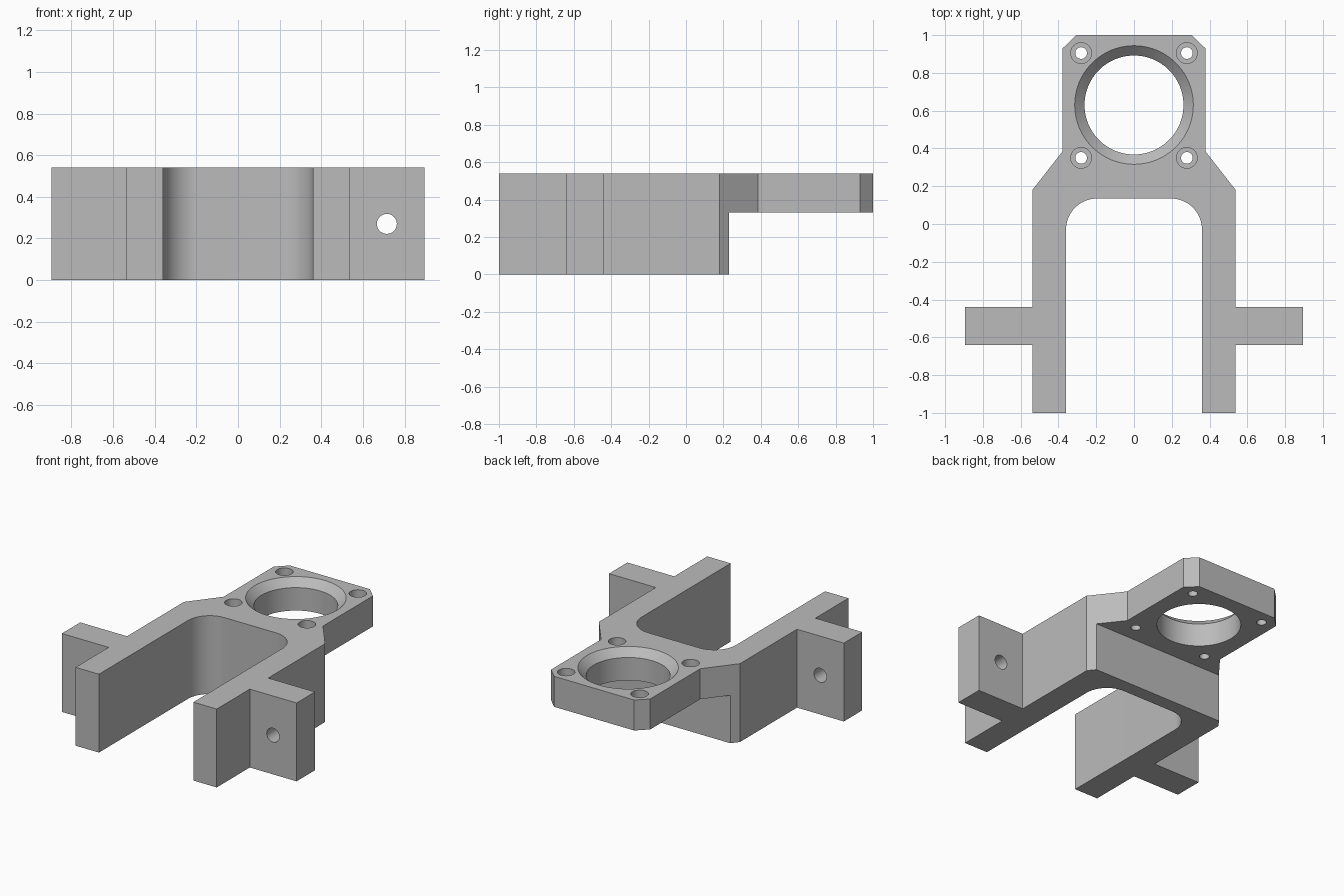
import bpy, bmesh
from math import cos, sin, pi
from mathutils import Matrix, Vector

cube = bpy.data.objects.get("Cube")
if cube:
    bpy.data.objects.remove(cube, do_unlink=True)

HEIGHT = 0.54
PLATE_BOTTOM = 0.33
BORE_Y = 0.63

grey = bpy.data.materials.new("plain grey")
grey.use_nodes = True
colour = (0.5, 0.5, 0.5, 1)
grey.diffuse_color = colour
grey.node_tree.nodes["Principled BSDF"].inputs["Base Color"].default_value = colour


def finish(bm, name):
    bmesh.ops.recalc_face_normals(bm, faces=bm.faces)
    mesh = bpy.data.meshes.new(name)
    bm.to_mesh(mesh)
    bm.free()
    mesh.materials.append(grey)
    obj = bpy.data.objects.new(name, mesh)
    bpy.context.collection.objects.link(obj)
    return obj


def extruded(name, outline, bottom, top):
    bm = bmesh.new()
    face = bm.faces.new([bm.verts.new((x, y, bottom)) for x, y in outline])
    grown = bmesh.ops.extrude_face_region(bm, geom=[face])["geom"]
    verts = [v for v in grown if isinstance(v, bmesh.types.BMVert)]
    bmesh.ops.translate(bm, verts=verts, vec=(0, 0, top - bottom))
    return finish(bm, name)


def turned(name, profile, matrix, sides):
    """Solid of revolution from (radius, height) pairs, bottom to top."""
    bm = bmesh.new()
    rings = [[bm.verts.new((r * cos(2 * pi * i / sides), r * sin(2 * pi * i / sides), z))
              for i in range(sides)] for r, z in profile]
    for low, high in zip(rings, rings[1:]):
        for i in range(sides):
            j = (i + 1) % sides
            bm.faces.new((low[i], low[j], high[j], high[i]))
    bm.faces.new(rings[0])
    bm.faces.new(rings[-1])
    bm.transform(matrix)
    return finish(bm, name)


def cut(target, cutter):
    cutter.hide_render = True
    mod = target.modifiers.new("cut", "BOOLEAN")
    mod.operation = "DIFFERENCE"
    mod.solver = "EXACT"
    mod.object = cutter
    bpy.context.view_layer.objects.active = target
    bpy.ops.object.modifier_apply(modifier=mod.name)
    bpy.data.objects.remove(cutter, do_unlink=True)


# Fork, side lugs and motor plate: one half outline, from crotch to back edge
fillet = 0.165
half = [(0.36 - fillet + fillet * sin(a), 0.135 - fillet + fillet * cos(a))
        for a in (i * pi / 32 for i in range(17))]
half += [(0.36, -1), (0.538, -1), (0.538, -0.64), (0.895, -0.64), (0.895, -0.44),
         (0.538, -0.44), (0.538, 0.18), (0.378, 0.385), (0.378, 0.93), (0.305, 1)]
outline = half + [(-x, y) for x, y in reversed(half)]
bracket = extruded("fork_bracket", outline, 0, HEIGHT)

# Open space under the plate
cut(bracket, extruded("under_plate_cutter",
                      [(-1, 0.23), (1, 0.23), (1, 1.2), (-1, 1.2)], -0.1, PLATE_BOTTOM))

# Large bore with a chamfered upper rim
bore = [(0.262, 0.2), (0.262, HEIGHT - 0.052), (0.314, HEIGHT), (0.314, HEIGHT + 0.1)]
cut(bracket, turned("bore_cutter", bore, Matrix.Translation((0, BORE_Y, 0)), 96))

# Counterbored screw holes around the bore
screw = [(0.031, 0.2), (0.031, 0.44), (0.055, 0.44), (0.055, 0.64)]
for x in (-0.28, 0.28):
    for y in (0.35, 0.905):
        cut(bracket, turned("screw_cutter", screw, Matrix.Translation((x, y, 0)), 32))

# Lug holes: through on the left, blind from the back on the right
for x, front in ((0.715, -0.8), (-0.715, -0.59)):
    place = Matrix.Translation((x, 0, 0.27)) @ Matrix.Rotation(-pi / 2, 4, "X")
    cut(bracket, turned("lug_hole_cutter", [(0.048, front), (0.048, -0.3)], place, 32))

# Smooth the curved walls, keep corners crisp
bpy.ops.object.select_all(action="DESELECT")
bracket.select_set(True)
bpy.context.view_layer.objects.active = bracket
bpy.ops.object.shade_smooth_by_angle(angle=pi / 6)
